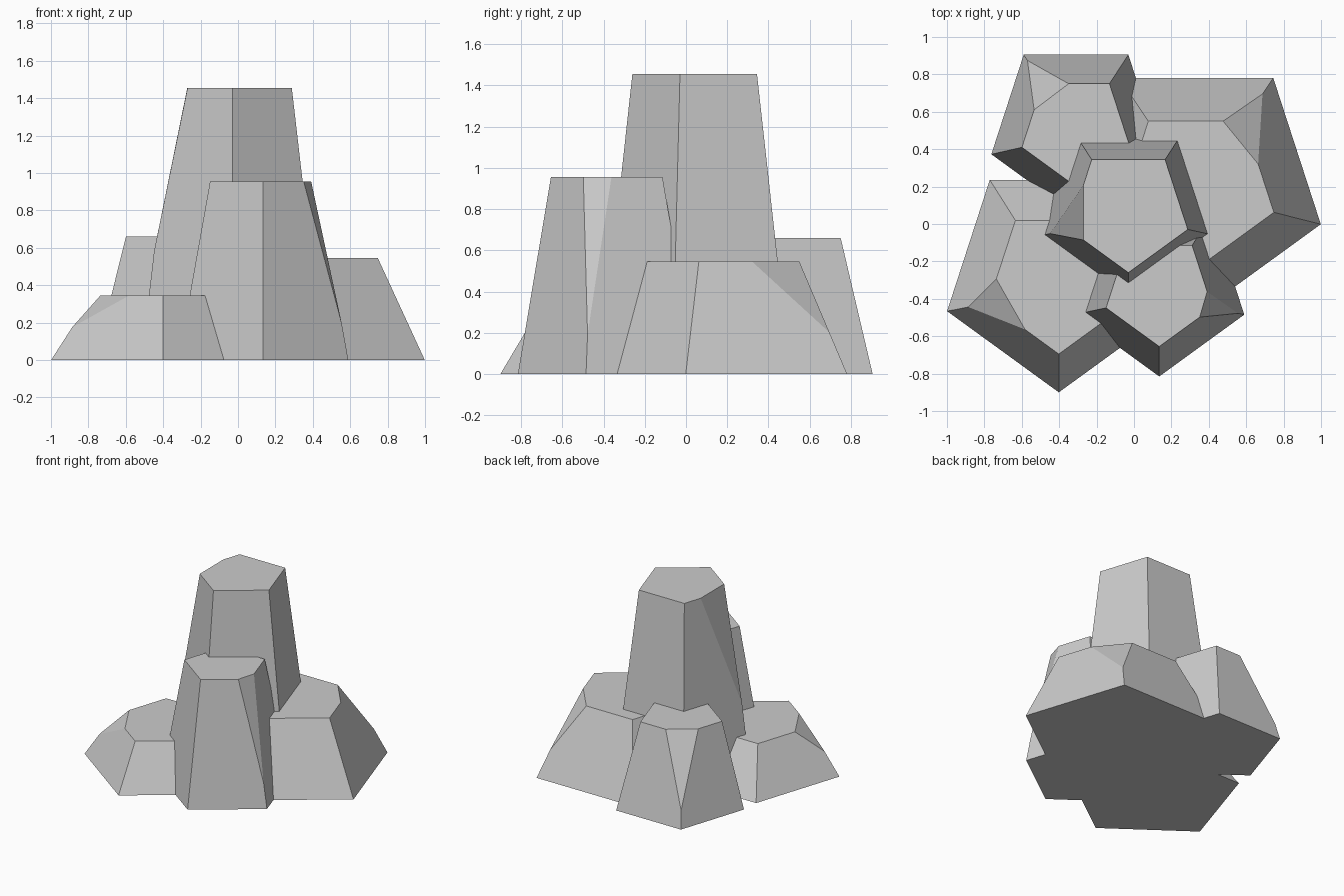
import bpy, bmesh
from math import sin, cos, radians
from mathutils import Vector

if "Cube" in bpy.data.objects:
    bpy.data.objects.remove(bpy.data.objects["Cube"])


def pentagon(cx, cy, r, z):
    """Regular pentagon, corner 0 pointing to the front, counter-clockwise."""
    angles = [radians(-90 + 72 * k) for k in range(5)]
    return [Vector((cx + r * cos(a), cy + r * sin(a), z)) for a in angles]


def column(name, cx, base_y, base_r, top_y, top_r, height, corner, cuts):
    """Tapered stone with one top corner chipped off.
    cuts = fractions along the edges to the previous, next and lower corner."""
    base = pentagon(cx, base_y, base_r, 0)
    top = pentagon(cx, top_y, top_r, height)
    tip = top[corner]
    ends = (top[corner - 1], top[(corner + 1) % 5], base[corner])
    chip = [tip.lerp(end, f) for end, f in zip(ends, cuts)]
    points = base + [p for k, p in enumerate(top) if k != corner] + chip

    bm = bmesh.new()
    for p in points:
        bm.verts.new(p)
    bmesh.ops.convex_hull(bm, input=bm.verts[:])
    bmesh.ops.dissolve_limit(bm, angle_limit=radians(1),
                             verts=bm.verts[:], edges=bm.edges[:])
    bmesh.ops.recalc_face_normals(bm, faces=bm.faces[:])
    mesh = bpy.data.meshes.new(name)
    bm.to_mesh(mesh)
    bm.free()
    obj = bpy.data.objects.new(name, mesh)
    bpy.context.collection.objects.link(obj)
    return obj


# Tall middle stone
column("center_column", -0.03, 0.092, 0.511, 0.074, 0.334, 1.455, 4, (0.63, 0.245, 0.6))
# Second tallest, in front
column("front_column", 0.135, -0.337, 0.478, -0.356, 0.299, 0.955, 1, (0.24, 0.26, 0.8))
# Medium stone at the back left
column("back_left_column", -0.31, 0.52, 0.476, 0.504, 0.304, 0.66, 3, (0.39, 0.41, 0.8))
# Wide stone at the right
column("right_column", 0.333, 0.215, 0.70, 0.197, 0.436, 0.545, 2, (0.47, 0.22, 0.63))
# Low wide stone at the front left
column("front_left_column", -0.402, -0.272, 0.628, -0.30, 0.395, 0.345, 4, (0.29, 0.52, 0.49))
